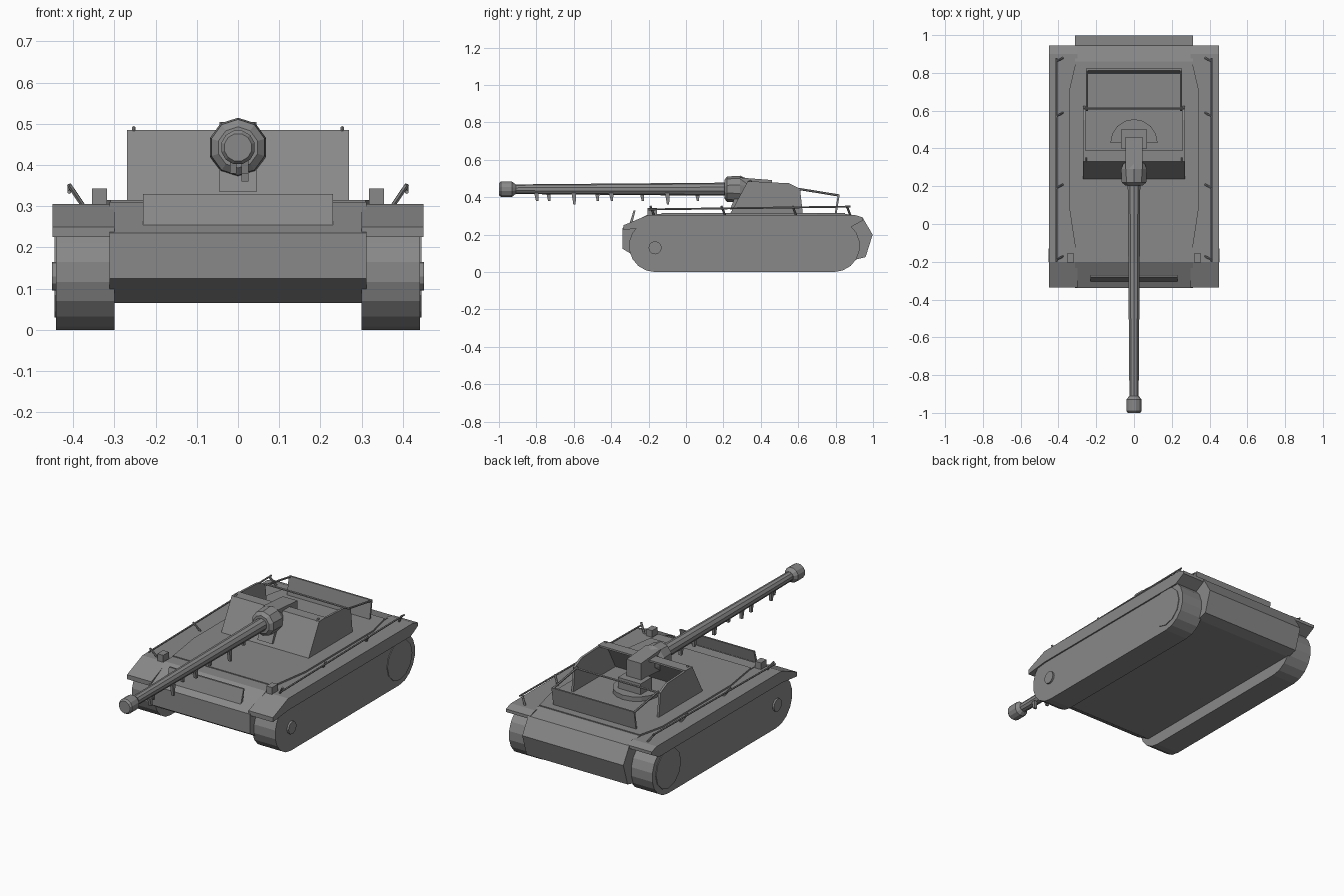
import bpy, bmesh, math
from mathutils import Vector

cube = bpy.data.objects.get("Cube")
if cube:
    bpy.data.objects.remove(cube)

steel = bpy.data.materials.new("steel_grey")
steel.use_nodes = True
GREY = (0.25, 0.25, 0.25, 1)
steel.diffuse_color = GREY
steel.node_tree.nodes["Principled BSDF"].inputs["Base Color"].default_value = GREY


def finish(name, bm):
    bmesh.ops.recalc_face_normals(bm, faces=bm.faces)
    mesh = bpy.data.meshes.new(name)
    bm.to_mesh(mesh)
    bm.free()
    mesh.materials.append(steel)
    obj = bpy.data.objects.new(name, mesh)
    bpy.context.collection.objects.link(obj)
    return obj


def extrude(name, outline, offset):
    """Solid from a flat 3D outline pushed along an offset."""
    bm = bmesh.new()
    face = bm.faces.new([bm.verts.new(p) for p in outline])
    moved = bmesh.ops.extrude_face_region(bm, geom=[face])["geom"]
    verts = [v for v in moved if isinstance(v, bmesh.types.BMVert)]
    bmesh.ops.translate(bm, verts=verts, vec=offset)
    if not face.is_valid or len(bm.faces) < len(outline) + 2:
        bm.faces.new(bm.verts[:len(outline)])
    return finish(name, bm)


def side_prism(name, profile, x0, x1):
    """Profile in (y, z) stretched from x0 to x1."""
    return extrude(name, [(x0, y, z) for y, z in profile], (x1 - x0, 0, 0))


def box(name, x0, x1, y0, y1, z0, z1):
    return side_prism(name, [(y0, z0), (y1, z0), (y1, z1), (y0, z1)], x0, x1)


def rod(name, a, b, r, sides=6):
    a, b = Vector(a), Vector(b)
    bm = bmesh.new()
    bmesh.ops.create_cone(bm, cap_ends=True, segments=sides, radius1=r, radius2=r, depth=(b - a).length)
    bm.transform((b - a).to_track_quat('Z', 'Y').to_matrix().to_4x4())
    bmesh.ops.translate(bm, verts=bm.verts, vec=(a + b) / 2)
    return finish(name, bm)


def lathe_y(name, profile, z, sides):
    """Revolve (y, radius) pairs about the bore axis."""
    bm = bmesh.new()
    rings = []
    for y, r in profile:
        turns = [2 * math.pi * (i + 0.5) / sides for i in range(sides)]
        rings.append([bm.verts.new((r * math.cos(t), y, z + r * math.sin(t))) for t in turns])
    for a, b in zip(rings, rings[1:]):
        for i in range(sides):
            j = (i + 1) % sides
            bm.faces.new((a[i], a[j], b[j], b[i]))
    bm.faces.new(rings[0])
    bm.faces.new(rings[-1])
    return finish(name, bm)


def arc(cy, cz, r, start, end, n):
    angles = [math.radians(start + (end - start) * i / n) for i in range(n + 1)]
    return [(cy + r * math.cos(t), cz + r * math.sin(t)) for t in angles]


# Hull between the tracks, with a wedge nose and angled tail
side_prism("hull", [(-.24, .065), (-.34, .125), (-.34, .235), (-.2, .31), (.86, .31),
                    (.945, .29), (.998, .2), (.96, .08), (.9, .065)], -.312, .312)
extrude("deck_plate", [(-.31, -.13, .305), (.31, -.13, .305), (.345, .1, .305), (.345, .7, .305),
                       (.31, .85, .305), (-.31, .85, .305), (-.345, .7, .305), (-.345, .1, .305)],
        (0, 0, .01))
side_prism("front_board", [(-.305, .25), (-.29, .25), (-.27, .33), (-.28, .33)], -.23, .23)

# Running gear, fenders and rails on both sides
track = arc(-.165, .14, .14, 270, 90, 9) + arc(.79, .14, .14, 90, -90, 9)
fender = [(-.335, .225), (-.335, .25), (-.2, .306), (.9, .306), (.945, .292),
          (.945, .275), (.88, .24), (-.2, .24)]
for s, side in ((1, "left"), (-1, "right")):
    side_prism(side + "_track", track, s * .3, s * .442)
    side_prism(side + "_fender", fender, s * .3, s * .45)
    side_prism(side + "_front_hub", arc(-.165, .13, .035, 0, 330, 11), s * .44, s * .452)
    side_prism(side + "_rear_hub", arc(.79, .14, .11, 0, 330, 11), s * .44, s * .446)
    box(side + "_lamp_box", s * .318, s * .354, -.205, -.155, .3, .343)
    rod(side + "_rail", (s * .41, -.2, .335), (s * .41, .88, .35), .005)
    for y in (-.19, .19, .57, .86):
        rod(side + "_rail_stay", (s * .375, y + .02, .3), (s * .41, y, .352), .006)

# Open fighting compartment
front_plate = [(.235, .31), (.33, .485), (.345, .485), (.25, .31)]
side_plate = [(.235, .31), (.33, .485), (.55, .475), (.61, .445), (.625, .31)]
side_prism("shield_front", front_plate, -.27, .27)
box("shield_roof_strip", -.27, .27, .33, .39, .475, .485)
for s, side in ((1, "left"), (-1, "right")):
    side_prism(side + "_shield_side", side_plate, s * .258, s * .27)
    rod(side + "_rack_rail", (s * .25, .6, .445), (s * .25, .815, .41), .006)
    rod(side + "_shield_peg", (s * .253, .33, .48), (s * .253, .35, .49), .005)
rod("rear_cross_bar", (-.262, .612, .445), (.262, .612, .445), .006)
side_prism("rack_panel", [(.795, .31), (.812, .415), (.822, .415), (.805, .31)], -.255, .255)

# Gun mount inside the compartment
pedestal = arc(0, .43, .125, 0, 180, 8)
extrude("pedestal_base", [(x, y, .31) for x, y in pedestal], (0, 0, .03))
box("pedestal", -.07, .07, .4, .5, .33, .4)
side_prism("breech", [(.29, .39), (.29, .505), (.46, .492), (.46, .4)], -.045, .045)
side_prism("mount_apron", [(.235, .335), (.27, .42), (.31, .42), (.26, .335)], -.045, .045)

# Gun: mantlet, barrel and muzzle
BORE = .443
lathe_y("mantlet", [(.205, .05), (.22, .068), (.29, .072), (.34, .05)], BORE, 10)
lathe_y("barrel", [(-.93, .024), (-.88, .026), (-.3, .031), (.21, .035)], BORE, 10)
lathe_y("muzzle", [(-1, .034), (-.99, .042), (-.93, .042), (-.91, .026)], BORE, 12)
for i, y in enumerate((-.8, -.735, -.6, -.475, -.4, -.235, -.1, .06)):
    x = -.012 if i % 2 else .017
    drop = .36 if i in (2, 6) else .38
    side_prism("barrel_clip", [(y - .012, BORE - .02), (y + .012, BORE - .02),
                               (y + .01, drop), (y - .002, drop)], x - .008, x + .008)
